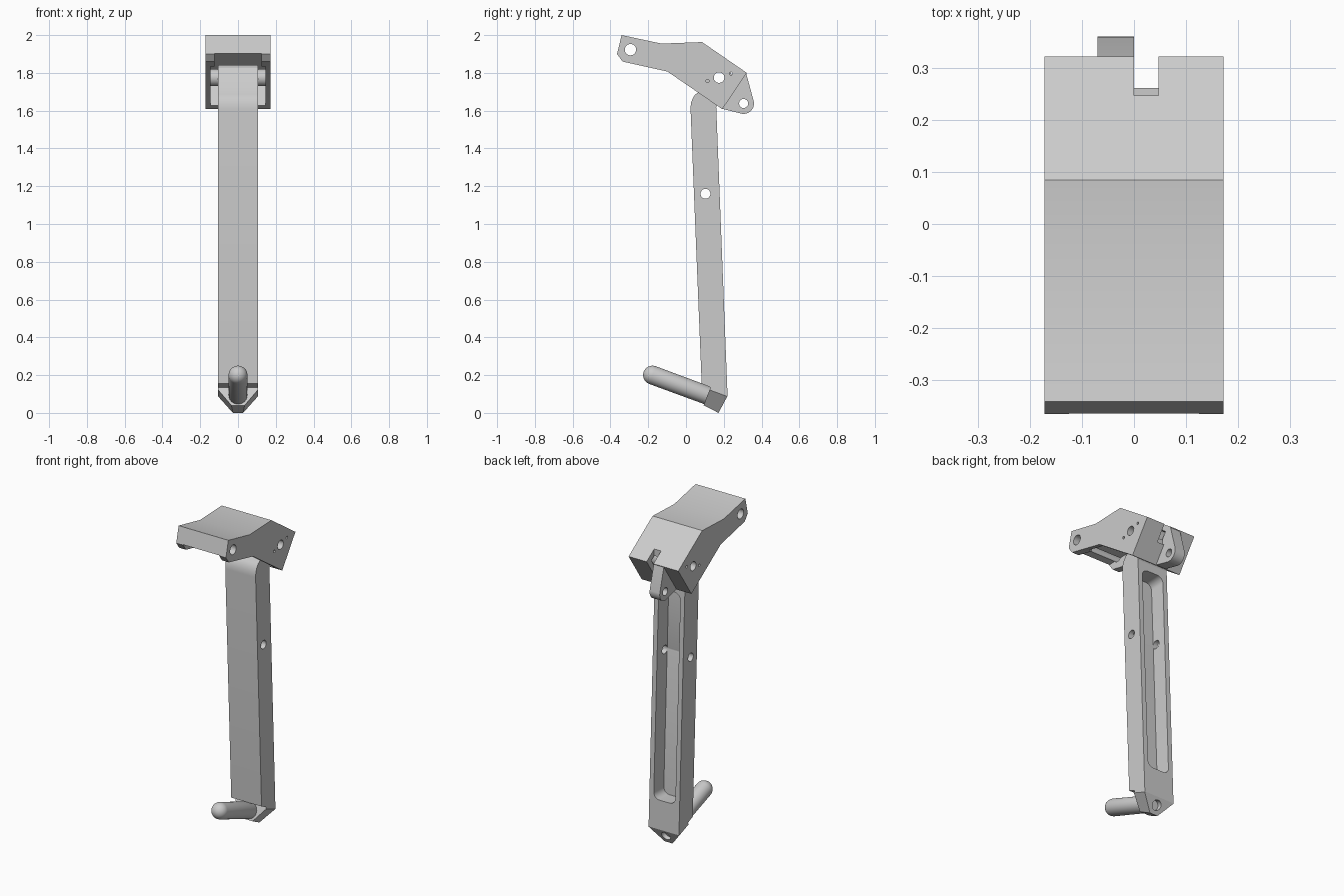
import bpy, bmesh
from math import sin, cos, radians, atan2
from mathutils import Matrix, Vector

if "Cube" in bpy.data.objects:
    bpy.data.objects.remove(bpy.data.objects["Cube"], do_unlink=True)


def finish(name, bm):
    bmesh.ops.recalc_face_normals(bm, faces=bm.faces)
    mesh = bpy.data.meshes.new(name)
    bm.to_mesh(mesh)
    bm.free()
    ob = bpy.data.objects.new(name, mesh)
    bpy.context.collection.objects.link(ob)
    return ob


def prism(name, outline, start, step):
    """Extrude a closed outline of 3D points along a vector."""
    bm = bmesh.new()
    face = bm.faces.new([bm.verts.new(Vector(p) + Vector(start)) for p in outline])
    new = bmesh.ops.extrude_face_region(bm, geom=[face])["geom"]
    bmesh.ops.translate(bm, vec=step, verts=[v for v in new if isinstance(v, bmesh.types.BMVert)])
    return finish(name, bm)


def side_prism(name, profile, x0, x1):
    return prism(name, [(0, y, z) for y, z in profile], (x0, 0, 0), (x1 - x0, 0, 0))


def rod_x(name, y, z, r, x0, x1, segments=32):
    circle = [(y + r * cos(radians(a * 360 / segments)), z + r * sin(radians(a * 360 / segments)))
              for a in range(segments)]
    return side_prism(name, circle, x0, x1)


def arc(cy, cz, r, a0, a1, steps):
    return [(cy + r * cos(radians(a0 + (a1 - a0) * i / steps)),
             cz + r * sin(radians(a0 + (a1 - a0) * i / steps))) for i in range(steps + 1)]


def cut(ob, cutter):
    cutter.hide_render = True
    mod = ob.modifiers.new("cut", 'BOOLEAN')
    mod.operation = 'DIFFERENCE'
    mod.solver = 'EXACT'
    mod.object = cutter
    bpy.context.view_layer.objects.active = ob
    bpy.ops.object.modifier_apply(modifier=mod.name)
    bpy.data.objects.remove(cutter, do_unlink=True)


def smooth(ob):
    bpy.ops.object.select_all(action='DESELECT')
    ob.select_set(True)
    bpy.context.view_layer.objects.active = ob
    bpy.ops.object.shade_smooth_by_angle(angle=radians(30))


PIVOT = (0.175, 1.775)

# Housing: bent cover, hollow and open underneath
housing = side_prism("housing", [(-0.341, 2.0), (-0.13, 1.955), (0.085, 1.963), (0.322, 1.80),
                                 (0.192, 1.608), (-0.098, 1.807), (-0.336, 1.86), (-0.365, 1.90)],
                     -0.172, 0.172)
roof = [(0.09, 1.915), (0.275, 1.79), (0.115, 1.55)]
cut(housing, side_prism("front_cavity", [(-0.45, 1.90)] + roof + [(-0.45, 1.55)], -0.125, 0.125))
cut(housing, side_prism("main_cavity", [(-0.22, 1.90)] + roof + [(-0.22, 1.55)], -0.146, 0.146))
cut(housing, side_prism("rear_slot", [(0.247, 1.71), (0.45, 1.71), (0.45, 2.1), (0.247, 2.1)],
                        0.0, 0.047))

# Holes through both housing walls
for y, z, r in [(-0.294, 1.923, 0.03), PIVOT + (0.028,), (0.114, 1.757, 0.008), (0.238, 1.796, 0.008)]:
    cut(housing, rod_x("hole", y, z, r, -0.3, 0.3))
smooth(housing)

# Rear fin with a rounded, drilled end
fin = side_prism("rear_fin", [(0.318, 1.80), (0.19, 1.61)] + arc(0.305, 1.638, 0.055, -100, 10, 12),
                 -0.07, 0.0)
cut(fin, rod_x("fin_hole", 0.305, 1.638, 0.024, -0.3, 0.3))
smooth(fin)

# Leg: long bar with a rounded head at the pivot and an angled foot
leg = side_prism("leg", [(0.172, 0.0), (0.22, 0.09), (0.16, 1.62)] + arc(*PIVOT, 0.068, -40, 130, 14)
                 + [(0.07, 1.70), (0.048, 1.685), (0.035, 1.664), (0.026, 1.64), (0.024, 1.61),
                    (0.083, 0.155), (0.13, 0.135), (0.093, 0.04)], -0.105, 0.105)

# Rounded pocket in the back of the leg
bm = bmesh.new()
bmesh.ops.create_cube(bm, size=1)
bmesh.ops.scale(bm, vec=(0.15, 0.15, 1.3), verts=bm.verts)
bmesh.ops.translate(bm, vec=(0, -0.025, 0), verts=bm.verts)
across = [e for e in bm.edges if abs((e.verts[0].co - e.verts[1].co).y) > 0.1]
bmesh.ops.bevel(bm, geom=across, offset=0.04, segments=6, profile=0.5, affect='EDGES')
tilt = Matrix.Translation((0, 0.188, 0.92)) @ Matrix.Rotation(atan2(0.06, 1.53), 4, 'X')
bmesh.ops.transform(bm, matrix=tilt, verts=bm.verts)
cut(leg, finish("pocket", bm))
cut(leg, rod_x("leg_hole", 0.103, 1.16, 0.026, -0.3, 0.3))
cut(leg, rod_x("pivot_hole", *PIVOT, 0.028, -0.3, 0.3))

# Foot chamfers and end recess follow the direction of the peg
along = Vector((0, 0.937, -0.347)).normalized()
up = Vector((0, 0.347, 0.937)).normalized()
corner = Vector((0, 0.172, 0.004))
for side in (-1, 1):
    wedge = [Vector((side * x, 0, 0)) + up * w
             for x, w in [(0.01, -0.025), (0.125, 0.119), (0.125, -0.025)]]
    cut(leg, prism("chamfer", wedge, corner - along * 0.3, along * 0.6))
ring = [Vector((0.03 * cos(radians(a)), 0, 0)) + up * 0.03 * sin(radians(a)) for a in range(0, 360, 15)]
cut(leg, prism("end_recess", ring, Vector((0, 0.195, 0.05)) - along * 0.025, along * 0.1))
smooth(leg)

# Pivot bushings between the leg and the housing walls
for side, label in ((1, "left"), (-1, "right")):
    bush = rod_x(label + "_bushing", *PIVOT, 0.045, side * 0.104, side * 0.147)
    cut(bush, rod_x("bush_hole", *PIVOT, 0.028, -0.3, 0.3))
    smooth(bush)

# Round-ended peg
bm = bmesh.new()
bmesh.ops.create_uvsphere(bm, u_segments=32, v_segments=16, radius=0.05)
bmesh.ops.translate(bm, vec=(0, 0, -0.3), verts=[v for v in bm.verts if v.co.z < -0.001])
aim = (-along).to_track_quat('Z', 'X').to_matrix().to_4x4()
bmesh.ops.transform(bm, matrix=Matrix.Translation((0, -0.177, 0.2)) @ aim, verts=bm.verts)
smooth(finish("peg", bm))
